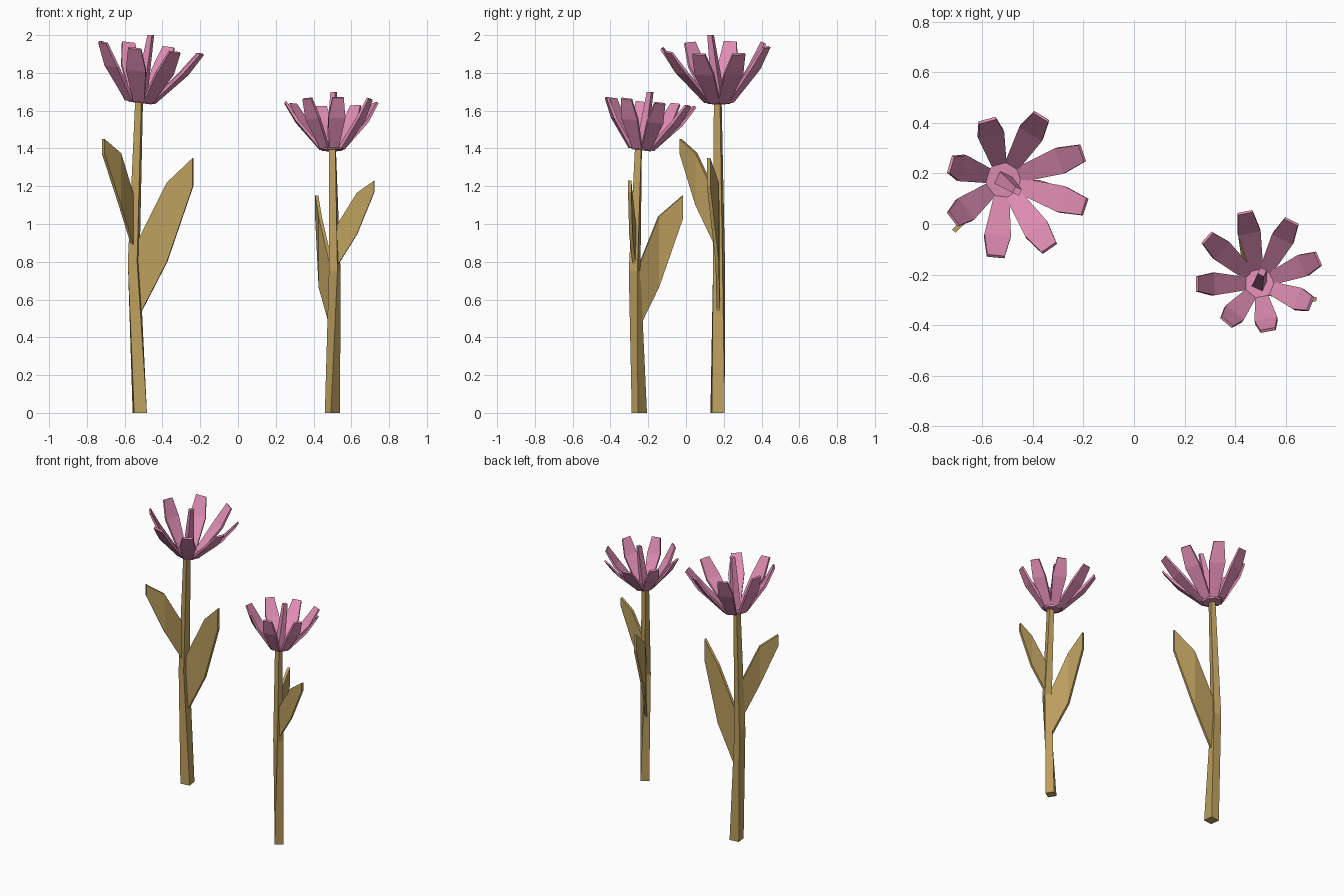
import bpy, bmesh, math
from mathutils import Vector

if "Cube" in bpy.data.objects:
    bpy.data.objects.remove(bpy.data.objects["Cube"])


def material(name, rgb):
    m = bpy.data.materials.new(name)
    m.diffuse_color = (*rgb, 1)
    m.use_nodes = True
    m.node_tree.nodes["Principled BSDF"].inputs["Base Color"].default_value = m.diffuse_color
    return m


PINK = material("petal pink", (0.75, 0.27, 0.46))
OLIVE = material("stem olive", (0.51, 0.35, 0.115))


def loft(bm, rings):
    """Skin a closed tube through equal-length rings of points, with caps."""
    vs = [[bm.verts.new(p) for p in r] for r in rings]
    n = len(vs[0])
    for a, b in zip(vs, vs[1:]):
        for i in range(n):
            j = (i + 1) % n
            bm.faces.new((a[i], a[j], b[j], b[i]))
    bm.faces.new(vs[0][::-1])
    bm.faces.new(vs[-1])


def make(name, mat, lofts):
    bm = bmesh.new()
    for rings in lofts:
        loft(bm, rings)
    bmesh.ops.recalc_face_normals(bm, faces=bm.faces)
    me = bpy.data.meshes.new(name)
    bm.to_mesh(me)
    bm.free()
    me.materials.append(mat)
    bpy.context.collection.objects.link(bpy.data.objects.new(name, me))


def ring(c, r, deg, n=4, normal=(0, 0, 1)):
    """Regular polygon around c, sheared so it follows the tilted plane."""
    nx, ny, nz = normal
    pts = []
    for i in range(n):
        a = math.radians(deg) + i * 2 * math.pi / n
        x, y = r * math.cos(a), r * math.sin(a)
        pts.append(Vector(c) + Vector((x, y, -(nx * x + ny * y) / nz)))
    return pts


def petal(c, normal, tip, r, s):
    """Three-station petal: narrow base, wide middle, blunt tip."""
    c, tip = Vector(c), Vector(tip)
    d = Vector((tip.x - c.x, tip.y - c.y, 0)).normalized()
    d.z = -(normal[0] * d.x + normal[1] * d.y) / normal[2]
    base = c + d * r * 0.93
    side = d.cross(Vector(normal)).normalized()
    out = side.cross(tip - base).normalized()
    if out.dot(d) < 0:
        out = -out
    mid = base.lerp(tip, 0.62) + out * 0.012
    rings = []
    for p, w, t in ((base, 0.030, 0.009), (mid, 0.053, 0.008), (tip, 0.035, 0.006)):
        u, v = side * w * s, out * t
        rings.append([p - u - v, p + u - v, p + u + v, p - u + v])
    return rings


def leaf(stations, t=0.009):
    """Upright blade through (x, y, z_low, z_high) stations."""
    first, last = stations[0], stations[-1]
    d = Vector((last[0] - first[0], last[1] - first[1], 0)).normalized()
    s = Vector((-d.y, d.x, 0)) * t
    rings = []
    for x, y, lo, hi in stations:
        a, b = Vector((x, y, lo)), Vector((x, y, hi))
        rings.append([a - s, a + s, b + s, b - s])
    return rings


flowers = {
    "tall": dict(
        stem=[((-0.52, 0.167, 0), 0.048, 52), ((-0.552, 0.175, 0.8), 0.036, 30),
              ((-0.524, 0.168, 1.645), 0.024, 30)],
        disc=(-0.518, 0.174, 1.65), normal=(0.12, 0.0, 1), radius=0.073, scale=1.0,
        pistil=(-0.462, 0.13, 2.0),
        tips=[(-0.205, 0.28, 1.90), (-0.195, 0.068, 1.90), (-0.335, -0.095, 1.91),
              (-0.547, -0.128, 1.93), (-0.715, 0.02, 1.96), (-0.725, 0.235, 1.965),
              (-0.58, 0.41, 1.96), (-0.367, 0.425, 1.935)],
        leaves=[[(-0.53, 0.172, 0.50, 0.91), (-0.375, 0.165, 0.80, 1.22), (-0.238, 0.12, 1.20, 1.35)],
                [(-0.56, 0.155, 0.89, 1.16), (-0.625, 0.055, 1.10, 1.375), (-0.713, -0.028, 1.37, 1.45)]]),
    "short": dict(
        stem=[((0.50, -0.247, 0), 0.041, -11), ((0.512, -0.272, 0.75), 0.034, 25),
              ((0.50, -0.252, 1.40), 0.024, 40)],
        disc=(0.496, -0.236, 1.40), normal=(0.0, 0.12, 1), radius=0.061, scale=0.86,
        pistil=(0.507, -0.19, 1.70),
        tips=[(0.44, 0.045, 1.62), (0.623, 0.01, 1.625), (0.728, -0.138, 1.64),
              (0.698, -0.315, 1.663), (0.53, -0.42, 1.67), (0.367, -0.388, 1.665),
              (0.25, -0.237, 1.645), (0.29, -0.055, 1.635)],
        leaves=[[(0.515, -0.272, 0.76, 0.98), (0.63, -0.292, 0.945, 1.165), (0.722, -0.298, 1.17, 1.23)],
                [(0.495, -0.25, 0.45, 0.78), (0.435, -0.145, 0.665, 1.04), (0.417, -0.018, 1.03, 1.15)]]),
}

for name, f in flowers.items():
    c, nrm, r = Vector(f["disc"]), f["normal"], f["radius"]
    # Twisted four-sided stem
    make(name + "_stem", OLIVE, [[ring(p, w, a) for p, w, a in f["stem"]]])
    # Upright leaves
    for i, st in enumerate(f["leaves"]):
        make(f"{name}_leaf_{i + 1}", OLIVE, [leaf(st)])
    # Flower head: tilted disc, petals and slanted pistil
    down = Vector((0, 0, 0.01))
    make(name + "_flower_disc", PINK,
         [[ring(c - down, r * 0.9, 22.5, 8, nrm), ring(c + down, r, 22.5, 8, nrm)]])
    make(name + "_petals", PINK, [petal(c, nrm, t, r, f["scale"]) for t in f["tips"]])
    make(name + "_pistil", PINK,
         [[ring(c, 0.038 * f["scale"], 20, 4, nrm), ring(f["pistil"], 0.019, 20)]])
